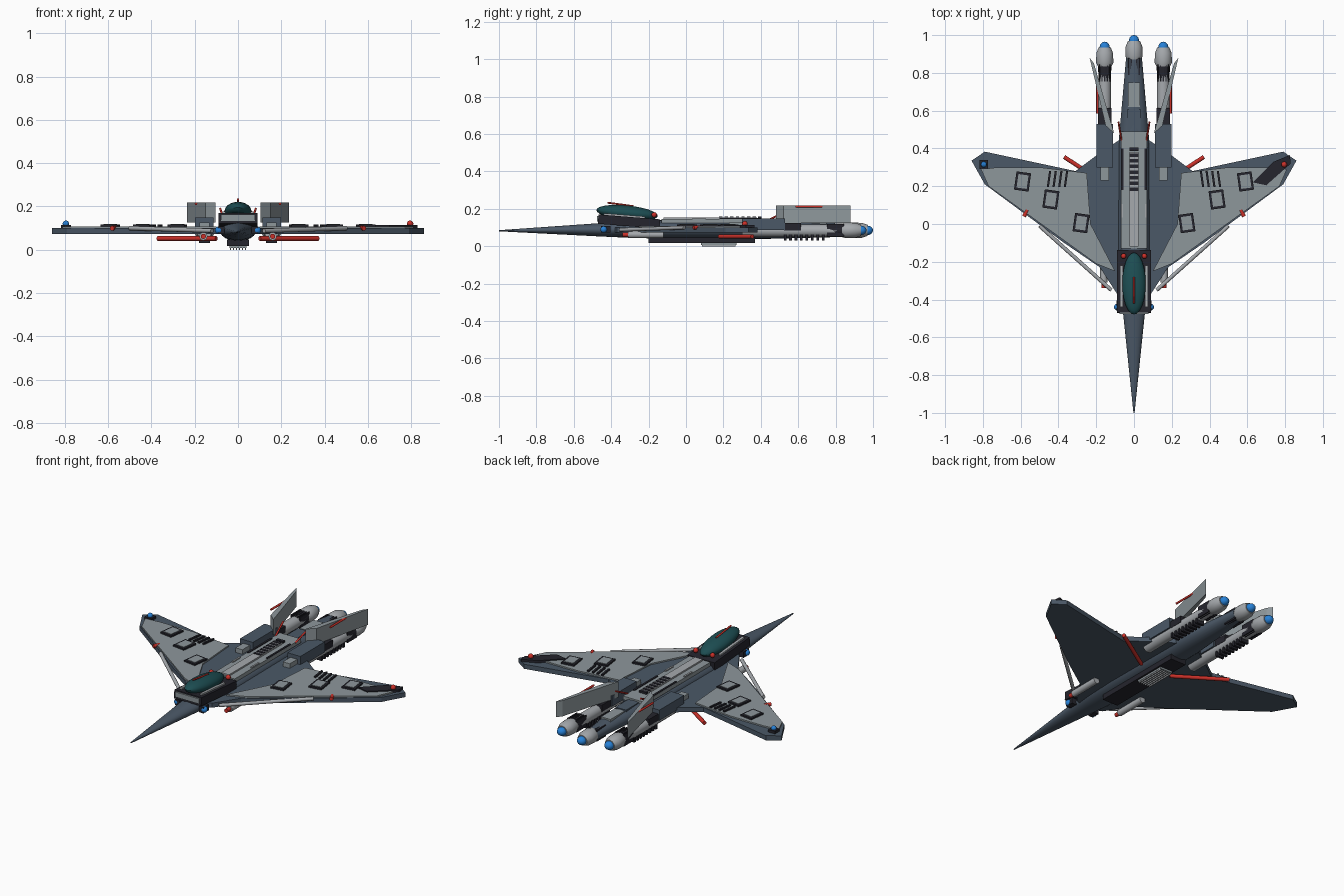
import bpy, bmesh, math
from mathutils import Vector

cube = bpy.data.objects.get("Cube")
if cube:
    bpy.data.objects.remove(cube, do_unlink=True)


def material(name, rgb):
    m = bpy.data.materials.new(name)
    m.use_nodes = True
    m.diffuse_color = (*rgb, 1)
    m.node_tree.nodes["Principled BSDF"].inputs["Base Color"].default_value = (*rgb, 1)
    return m


SLATE = material("slate hull", (0.07, 0.098, 0.135))
GREY = material("grey plating", (0.27, 0.31, 0.33))
PALE = material("pale metal", (0.38, 0.40, 0.42))
BLACK = material("black trim", (0.018, 0.018, 0.026))
RED = material("signal red", (0.60, 0.03, 0.022))
BLUE = material("glow blue", (0.02, 0.22, 0.68))
TEAL = material("teal glass", (0.012, 0.075, 0.085))
SIDES = ((1, "left"), (-1, "right"))


def build(name, bm, mat, smooth=False):
    bmesh.ops.recalc_face_normals(bm, faces=bm.faces)
    mesh = bpy.data.meshes.new(name)
    bm.to_mesh(mesh)
    bm.free()
    mesh.materials.append(mat)
    ob = bpy.data.objects.new(name, mesh)
    bpy.context.collection.objects.link(ob)
    if smooth:
        bpy.ops.object.select_all(action='DESELECT')
        ob.select_set(True)
        bpy.context.view_layer.objects.active = ob
        bpy.ops.object.shade_smooth_by_angle(angle=math.radians(35))
    return ob


def box(name, loc, size, mat, rot=(0, 0, 0)):
    bm = bmesh.new()
    bmesh.ops.create_cube(bm, size=1)
    bmesh.ops.scale(bm, vec=size, verts=bm.verts)
    ob = build(name, bm, mat)
    ob.location, ob.rotation_euler = loc, rot
    return ob


def ball(name, loc, radii, mat, tilt=0):
    bm = bmesh.new()
    bmesh.ops.create_uvsphere(bm, u_segments=24, v_segments=14, radius=1)
    bmesh.ops.scale(bm, vec=radii, verts=bm.verts)
    ob = build(name, bm, mat, True)
    ob.location, ob.rotation_euler = loc, (tilt, 0, 0)
    return ob


def rod(name, a, b, r, mat):
    a, b = Vector(a), Vector(b)
    bm = bmesh.new()
    bmesh.ops.create_cone(bm, cap_ends=True, segments=12, radius1=r, radius2=r, depth=(b - a).length)
    ob = build(name, bm, mat, True)
    ob.location = (a + b) / 2
    ob.rotation_euler = (b - a).to_track_quat('Z', 'Y').to_euler()
    return ob


def prism(name, outline, z0, z1, mat, side=1):
    bm = bmesh.new()
    face = bm.faces.new([bm.verts.new((x * side, y, z0)) for x, y in outline])
    top = bmesh.ops.extrude_face_region(bm, geom=[face])["geom"]
    bmesh.ops.translate(bm, vec=(0, 0, z1 - z0), verts=[v for v in top if isinstance(v, bmesh.types.BMVert)])
    return build(name, bm, mat)


def loft(name, sections, mat, x=0, n=24):
    """Skin elliptical rings given as (y, half width, half height, centre z)."""
    bm = bmesh.new()
    rings = []
    for y, rx, rz, zc in sections:
        turn = [2 * math.pi * i / n for i in range(n)]
        rings.append([bm.verts.new((x + rx * math.cos(t), y, zc + rz * math.sin(t))) for t in turn])
    for a, b in zip(rings, rings[1:]):
        for i in range(n):
            bm.faces.new((a[i], a[(i + 1) % n], b[(i + 1) % n], b[i]))
    bm.faces.new(rings[0])
    bm.faces.new(rings[-1])
    return build(name, bm, mat, True)


def nozzle(name, x, end):
    loft(name + "_nozzle", [(end - 0.13, 0.036, 0.036, 0.085), (end - 0.11, 0.046, 0.042, 0.085),
                            (end - 0.06, 0.044, 0.04, 0.085), (end - 0.03, 0.032, 0.03, 0.085)], PALE, x)
    ball(name + "_glow", (x, end - 0.03, 0.085), (0.027, 0.03, 0.025), BLUE)
    loft(name + "_collar", [(end - 0.21, 0.032, 0.03, 0.085), (end - 0.12, 0.036, 0.034, 0.085)], BLACK, x)
    for i in range(5):
        box(name + "_collar_rib", (x - 0.028 + i * 0.014, end - 0.165, 0.085), (0.007, 0.09, 0.068), BLACK)


# Fuselage, spine and belly
loft("fuselage", [(-1, 0.003, 0.003, 0.083), (-0.47, 0.058, 0.035, 0.088), (-0.3, 0.078, 0.045, 0.09),
                  (-0.1, 0.085, 0.05, 0.09), (0.45, 0.08, 0.05, 0.09), (0.88, 0.042, 0.034, 0.085)], SLATE)
box("spine", (0, 0.18, 0.135), (0.138, 0.62, 0.022), GREY)
box("spine_ridge", (0, 0.13, 0.148), (0.05, 0.5, 0.014), PALE)
for i in range(8):
    box("spine_vent", (0, 0.185 + i * 0.03, 0.152), (0.046, 0.018, 0.012), BLACK)
for s, side in SIDES:
    box(side + "_spine_slot", (s * 0.062, 0.29, 0.145), (0.012, 0.22, 0.01), BLACK)
    box(side + "_spine_step", (s * 0.062, 0.07, 0.146), (0.01, 0.07, 0.012), PALE)
box("tail_plate", (0, 0.685, 0.125), (0.062, 0.13, 0.016), GREY)
box("tail_bridge", (0, 0.55, 0.13), (0.07, 0.12, 0.012), SLATE)
box("belly_plate", (0, 0.085, 0.033), (0.1, 0.57, 0.03), BLACK)
box("belly_vent", (0, 0.175, 0.013), (0.08, 0.19, 0.012), GREY)
for i in range(6):
    box("belly_rib", (-0.035 + i * 0.014, 0.175, 0.005), (0.006, 0.18, 0.01), PALE)

# Cockpit
box("cockpit_tub", (0, -0.305, 0.132), (0.178, 0.33, 0.05), BLACK, (-0.08, 0, 0))
box("cockpit_front_plate", (0, -0.462, 0.148), (0.155, 0.03, 0.03), GREY)
ball("canopy", (0, -0.315, 0.178), (0.062, 0.165, 0.04), TEAL, -0.1)
rod("canopy_blade", (0, -0.42, 0.233), (0, -0.28, 0.214), 0.005, RED)
for s, side in SIDES:
    box(side + "_cockpit_rail", (s * 0.066, -0.33, 0.161), (0.015, 0.22, 0.014), PALE, (-0.08, 0, 0))
    ball(side + "_cockpit_light", (s * 0.055, -0.17, 0.168), (0.014, 0.014, 0.014), RED)
    ball(side + "_nose_sensor", (s * 0.088, -0.44, 0.09), (0.018, 0.018, 0.018), BLUE)
    box(side + "_sensor_mount", (s * 0.078, -0.43, 0.09), (0.03, 0.05, 0.035), BLACK)

WING = [(0.04, -0.39), (0.09, -0.37), (0.18, -0.23), (0.37, -0.1), (0.79, 0.21), (0.86, 0.335),
        (0.79, 0.383), (0.31, 0.28), (0.19, 0.37), (0.07, 0.45), (0.04, 0.45)]
PANEL = [(0.11, -0.24), (0.19, -0.215), (0.38, -0.085), (0.73, 0.2), (0.80, 0.3), (0.74, 0.325),
         (0.5, 0.295), (0.27, 0.28), (0.37, 0.01)]
PANEL[-1:] = [(0.39, 0.02)]
PANEL = [(0.1, -0.25), (0.2, -0.21), (0.38, -0.08), (0.77, 0.2), (0.81, 0.29), (0.72, 0.3),
         (0.5, 0.3), (0.25, 0.27), (0.23, 0.0)]

for s, side in SIDES:
    # Wings and their plating
    prism(side + "_wing", WING, 0.073, 0.1, SLATE, s)
    prism(side + "_wing_plating", PANEL, 0.099, 0.108, GREY, s)
    for x, y in ((0.59, 0.225), (0.44, 0.13), (0.28, 0.005)):
        turn = (0, 0, s * 0.14)
        box(side + "_hatch_frame", (s * x, y, 0.111), (0.078, 0.098, 0.012), BLACK, turn)
        box(side + "_hatch", (s * x, y, 0.113), (0.054, 0.072, 0.013), GREY, turn)
    for i in range(4):
        box(side + "_wing_vent", (s * (0.36 + i * 0.03), 0.238, 0.111), (0.011, 0.085, 0.012), BLACK, (0, 0, s * 0.14))
    rod(side + "_edge_light", (s * 0.565, 0.075, 0.1), (s * 0.582, 0.04, 0.1), 0.011, RED)
    rod(side + "_wing_strut", (s * 0.50, -0.01, 0.1), (s * 0.12, -0.35, 0.088), 0.01, PALE)

    # Guns and underwing booms
    rod(side + "_gun", (s * 0.16, -0.31, 0.062), (s * 0.16, -0.12, 0.062), 0.019, PALE)
    rod(side + "_gun_tip", (s * 0.16, -0.34, 0.062), (s * 0.16, -0.31, 0.062), 0.012, RED)
    rod(side + "_boom", (s * 0.1, 0.18, 0.052), (s * 0.37, 0.355, 0.052), 0.011, RED)

    # Side engines
    x = s * 0.155
    box(side + "_engine_housing", (x, 0.415, 0.118), (0.085, 0.23, 0.062), SLATE)
    box(side + "_engine_intake", (x, 0.27, 0.112), (0.045, 0.08, 0.03), GREY)
    rod(side + "_engine", (x, 0.3, 0.083), (x, 0.86, 0.083), 0.034, PALE)
    box(side + "_engine_saddle", (x, 0.57, 0.105), (0.07, 0.09, 0.04), BLACK)
    for i in range(8):
        box(side + "_engine_rib", (x, 0.53 + i * 0.029, 0.05), (0.05, 0.014, 0.036), BLACK)
    nozzle(side + "_engine", x, 0.965)

    # Tail fins and antennas
    prism(side + "_fin", [(0.105, 0.48), (0.15, 0.52), (0.235, 0.88), (0.212, 0.85)], 0.125, 0.218, GREY, s)
    rod(side + "_fin_stripe", (s * 0.194, 0.585, 0.212), (s * 0.194, 0.73, 0.212), 0.006, RED)
    rod(side + "_antenna", (s * 0.066, 0.44, 0.14), (s * 0.082, 0.54, 0.19), 0.005, RED)

# Central engine
nozzle("centre_engine", 0, 1.0)

# Wing tip lights, different on each side
prism("left_tip_plate", [(0.63, 0.22), (0.70, 0.205), (0.83, 0.32), (0.825, 0.365), (0.74, 0.33)], 0.1, 0.114, BLACK)
ball("left_tip_light", (0.795, 0.315, 0.12), (0.015, 0.015, 0.015), RED)
box("right_tip_plate", (-0.795, 0.315, 0.106), (0.045, 0.045, 0.018), BLACK)
ball("right_tip_light", (-0.795, 0.315, 0.12), (0.015, 0.015, 0.015), BLUE)
